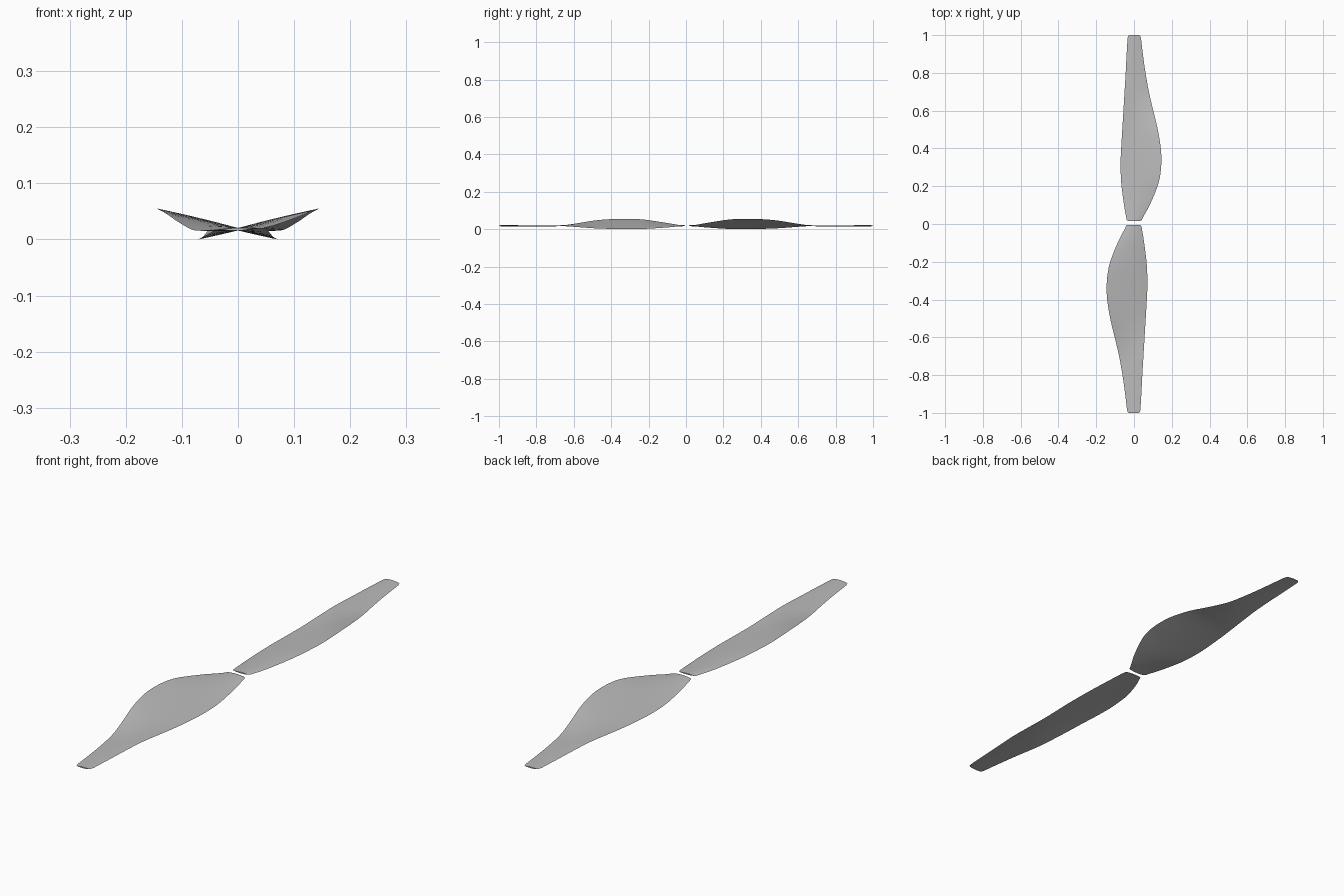
import bpy, bmesh, math

if "Cube" in bpy.data.objects:
    bpy.data.objects.remove(bpy.data.objects["Cube"])

# blade stations: distance along blade, left edge x, right edge x, pitch slope
STATIONS = [
    (0.014, -0.030, 0.033, 0.02), (0.018, -0.038, 0.041, 0.03), (0.035, -0.042, 0.049, 0.06),
    (0.10, -0.053, 0.084, 0.16), (0.20, -0.066, 0.125, 0.235), (0.26, -0.070, 0.139, 0.255),
    (0.33, -0.071, 0.145, 0.255), (0.40, -0.068, 0.142, 0.250), (0.50, -0.062, 0.126, 0.210),
    (0.60, -0.056, 0.102, 0.10), (0.70, -0.050, 0.079, -0.02), (0.80, -0.044, 0.061, -0.04),
    (0.90, -0.039, 0.047, -0.04), (0.984, -0.034, 0.037, -0.04), (0.996, -0.030, 0.033, -0.04),
    (1.0, -0.024, 0.027, -0.04),
]
MID_Z = 0.0182
HALF_THICK = 0.0025
ACROSS = 12
STEPS = 4


def tangent(i, k):
    a, b = STATIONS[i - 1], STATIONS[i + 1]
    return (b[k] - a[k]) / (b[0] - a[0])


def smooth_rows():
    """Hermite curve through the stations."""
    for i in range(len(STATIONS) - 1):
        a, b = STATIONS[i], STATIONS[i + 1]
        h = b[0] - a[0]
        for s in range(STEPS):
            t = s / STEPS
            h01 = t * t * (3 - 2 * t)
            row = [a[0] + h * t]
            for k in (1, 2, 3):
                if h < 0.02:      # rounded corners: straight steps
                    row.append(a[k] + (b[k] - a[k]) * t)
                else:
                    ta = tangent(i, k) if i > 2 else (b[k] - a[k]) / h
                    tb = tangent(i + 1, k) if i < 12 else (b[k] - a[k]) / h
                    row.append(a[k] * (1 - h01) + b[k] * h01
                               + h * ta * t * (1 - t) ** 2 - h * tb * t * t * (1 - t))
            yield row
    yield list(STATIONS[-1])


def make_blade(name, turn, root_shift):
    """Twisted blade with a thin lens section; root_shift slides the hub end."""
    bm = bmesh.new()
    rings = []
    for y, left, right, slope in smooth_rows():
        y += root_shift * max(0.0, 1 - y / 0.3)
        ring = []
        for j in range(2 * ACROSS):       # over the top, back underneath
            u = -math.cos(math.pi * j / ACROSS)
            x = (left + right) / 2 + (right - left) / 2 * u
            bulge = HALF_THICK * (1 - u * u) * (1 if j < ACROSS else -1)
            ring.append(bm.verts.new((turn * x, turn * y, MID_Z + slope * x + bulge)))
        rings.append(ring)
    n = 2 * ACROSS
    for r0, r1 in zip(rings, rings[1:]):
        for j in range(n):
            k = (j + 1) % n
            bm.faces.new((r0[j], r0[k], r1[k], r1[j]))
    # hub and tip ends
    bm.faces.new(rings[0][::-1])
    bm.faces.new(rings[-1])
    bmesh.ops.recalc_face_normals(bm, faces=bm.faces)
    mesh = bpy.data.meshes.new(name)
    bm.to_mesh(mesh)
    bm.free()
    ob = bpy.data.objects.new(name, mesh)
    bpy.context.collection.objects.link(ob)
    mesh.materials.append(grey)
    bpy.ops.object.select_all(action='DESELECT')
    ob.select_set(True)
    bpy.context.view_layer.objects.active = ob
    bpy.ops.object.shade_smooth_by_angle(angle=math.radians(40))


# mid grey blade surface
grey = bpy.data.materials.new("blade_grey")
grey.diffuse_color = (0.5, 0.5, 0.5, 1)
grey.use_nodes = True
grey.node_tree.nodes["Principled BSDF"].inputs["Base Color"].default_value = grey.diffuse_color

# two twisted blades, half a turn apart
make_blade("rear_blade", 1, 0.003)
make_blade("front_blade", -1, -0.010)
